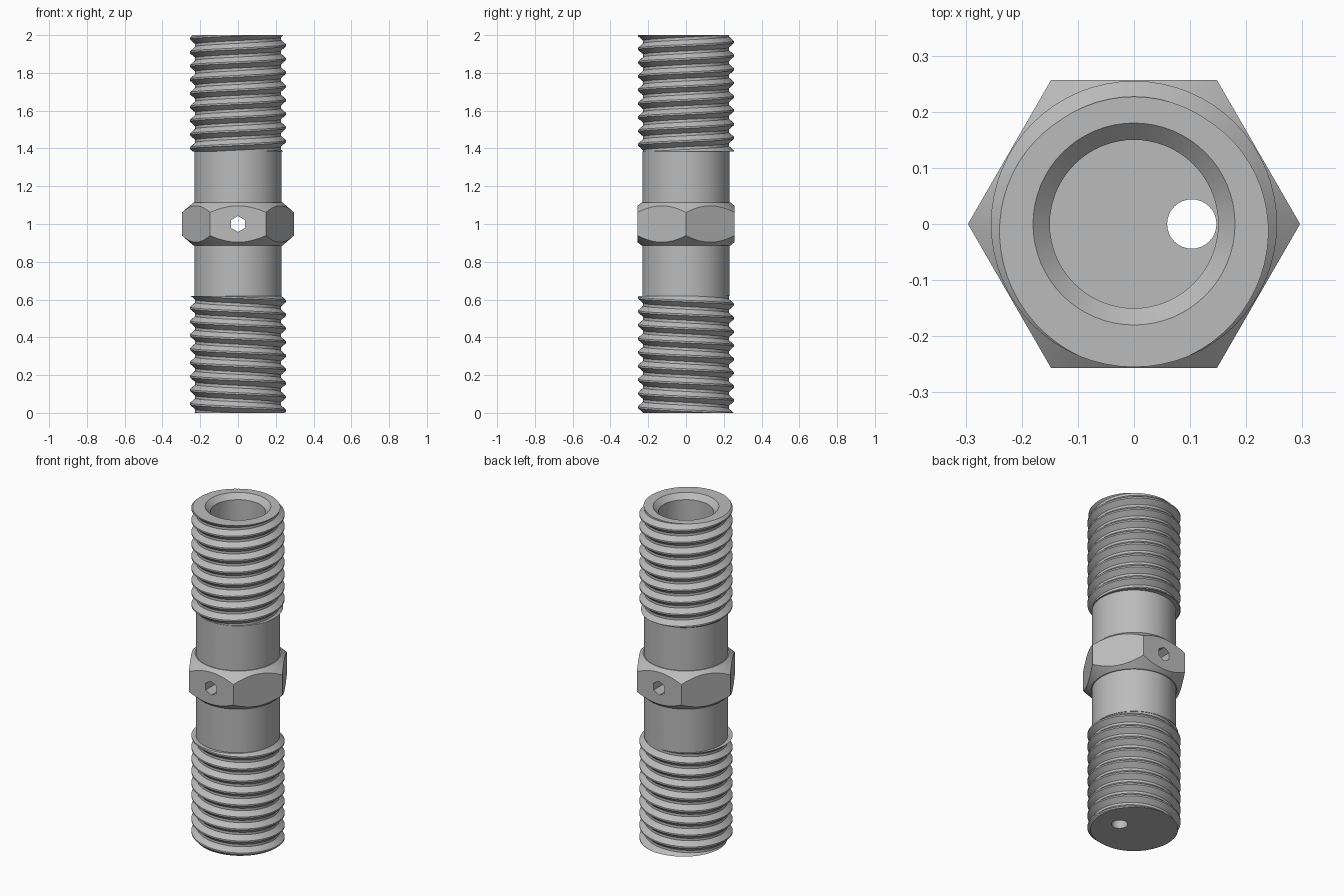
import bpy, bmesh, math
from mathutils import Vector, Matrix

cube = bpy.data.objects.get("Cube")
if cube:
    bpy.data.objects.remove(cube)

steel = bpy.data.materials.new("grey steel")
steel.use_nodes = True
GREY = (0.5, 0.5, 0.5, 1)
steel.diffuse_color = GREY
steel.node_tree.nodes["Principled BSDF"].inputs["Base Color"].default_value = GREY


def finish(bm, name):
    bmesh.ops.recalc_face_normals(bm, faces=bm.faces)
    mesh = bpy.data.meshes.new(name)
    bm.to_mesh(mesh)
    bm.free()
    mesh.materials.append(steel)
    ob = bpy.data.objects.new(name, mesh)
    bpy.context.collection.objects.link(ob)
    return ob


def lathe(name, profile, sides=64, turn=0):
    """Closed solid of revolution from (radius, z) points."""
    bm = bmesh.new()
    rings = []
    for r, z in profile:
        ring = []
        for i in range(sides):
            a = math.tau * i / sides + turn
            ring.append(bm.verts.new((r * math.cos(a), r * math.sin(a), z)))
        rings.append(ring)
    for low, high in zip(rings, rings[1:]):
        for i in range(sides):
            j = (i + 1) % sides
            bm.faces.new((low[i], low[j], high[j], high[i]))
    bm.faces.new(rings[0])
    bm.faces.new(rings[-1])
    return finish(bm, name)


def thread(name, z0, z1, crest_z, hand, pitch=0.0725, sides=64):
    """Helical ridge trimmed flat at both ends; crest_z is a crest height at the front."""
    root, crest = 0.227, 0.255
    profile = [(-0.06, crest), (0.06, crest), (0.4, root), (0.6, root)]
    turns = range(-math.ceil((crest_z - z0) / pitch) - 2, math.ceil((z1 - crest_z) / pitch) + 3)
    bm = bmesh.new()
    columns = []
    for i in range(sides + 1):
        f = i / sides
        a = hand * math.tau * f - math.pi / 2
        columns.append([bm.verts.new((r * math.cos(a), r * math.sin(a), crest_z + (t + p + f) * pitch))
                        for t in turns for p, r in profile])
    for a, b in zip(columns, columns[1:]):
        for k in range(len(a) - 1):
            bm.faces.new((a[k], b[k], b[k + 1], a[k + 1]))
    bmesh.ops.remove_doubles(bm, verts=bm.verts, dist=1e-5)
    for z, direction in ((z0, -1), (z1, 1)):
        bmesh.ops.bisect_plane(bm, geom=bm.verts[:] + bm.edges[:] + bm.faces[:], dist=1e-6,
                               plane_co=(0, 0, z), plane_no=(0, 0, direction), clear_outer=True)
        rim = [e for e in bm.edges if e.is_boundary and all(abs(v.co.z - z) < 1e-4 for v in e.verts)]
        bmesh.ops.contextual_create(bm, geom=rim)
    return finish(bm, name)


def boolean(ob, cutter, operation="DIFFERENCE"):
    mod = ob.modifiers.new("cut", "BOOLEAN")
    mod.operation, mod.object, mod.solver = operation, cutter, "EXACT"
    bpy.context.view_layer.objects.active = ob
    bpy.ops.object.modifier_apply(modifier=mod.name)


# Threaded ends and plain shank
upper = thread("upper_thread", 1.385, 2.0, 2.0, 1)
lower = thread("lower_thread", 0.0, 0.62, 0.03, -1)
shank = lathe("shank", [(0.23, 0.62), (0.23, 1.385)])

# Hexagonal collar with conical chamfers
collar = lathe("hex_collar", [(0.296, 0.885), (0.296, 1.115)], 6)
chamfer = lathe("chamfer_tool", [(0.235, 0.885), (0.3, 0.942), (0.3, 1.058), (0.235, 1.115)], 96)
boolean(collar, chamfer, "INTERSECT")

# Bore with a bevelled mouth, cross hole and drain hole
bore = lathe("bore_tool", [(0.15, 0.06), (0.15, 1.97), (0.19, 2.01)])
cross = lathe("cross_tool", [(0.042, -0.4), (0.042, 0.4)], 6)
cross.data.transform(Matrix.Translation((0, 0, 1)) @ Matrix.Rotation(math.pi / 2, 4, "X") @ Matrix.Rotation(math.pi / 6, 4, "Z"))
drain = lathe("drain_tool", [(0.044, -0.1), (0.044, 0.2)], 32)
drain.data.transform(Matrix.Translation((0.103, 0, 0)))
for part in (upper, lower, shank, collar):
    boolean(part, bore)
for part in (shank, collar):
    boolean(part, cross)
boolean(lower, drain)
for tool in (chamfer, bore, cross, drain):
    bpy.data.objects.remove(tool)

# Smooth round surfaces, crisp edges
for part in (upper, lower, shank, collar):
    bpy.ops.object.select_all(action="DESELECT")
    part.select_set(True)
    bpy.context.view_layer.objects.active = part
    bpy.ops.object.shade_smooth_by_angle(angle=math.radians(25))
